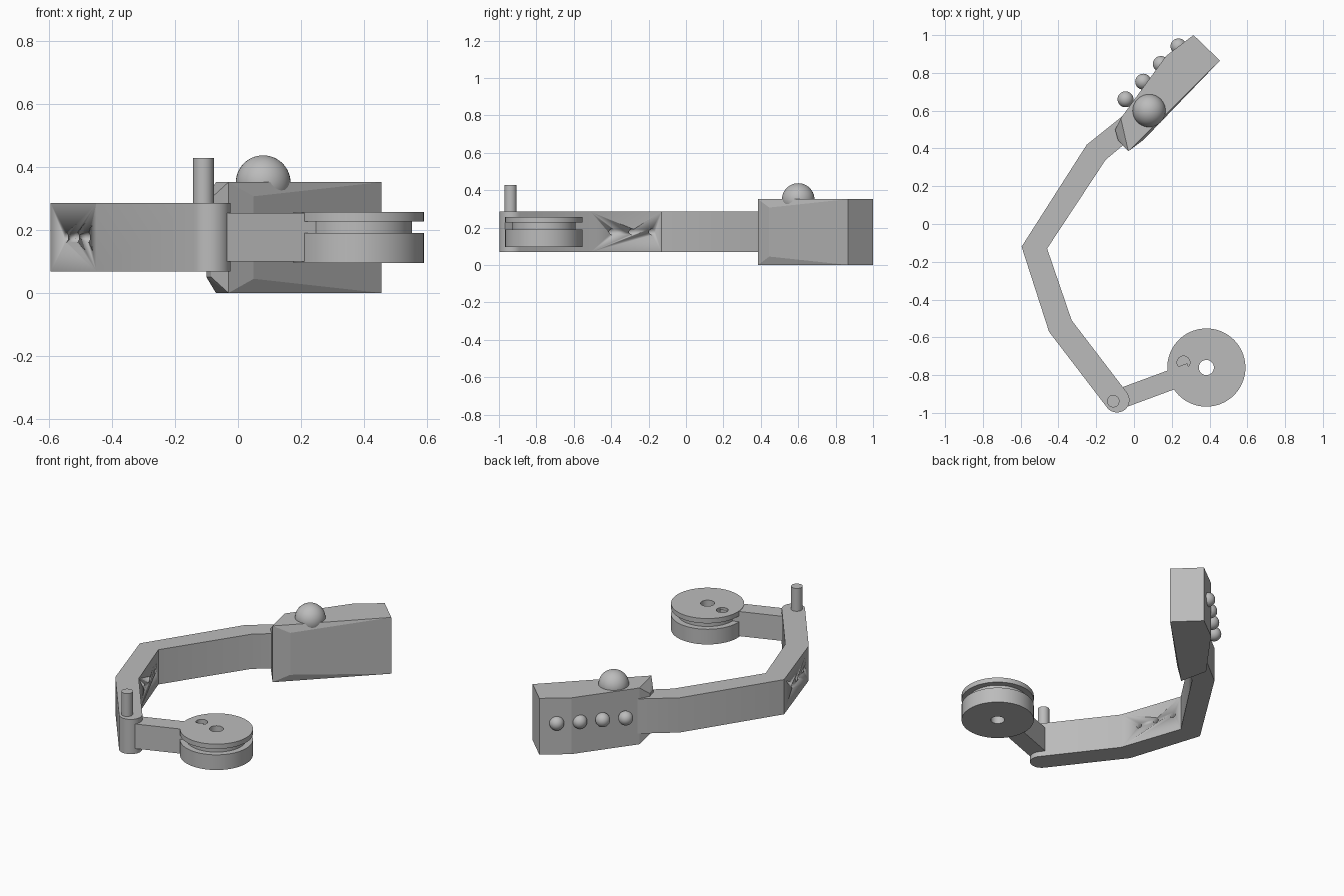
import bpy, bmesh, math
from mathutils import Vector

cube = bpy.data.objects.get("Cube")
if cube:
    bpy.data.objects.remove(cube, do_unlink=True)

grey = bpy.data.materials.new("plain grey")
grey.use_nodes = True
COLOUR = (0.5, 0.5, 0.5, 1)
grey.diffuse_color = COLOUR
grey.node_tree.nodes["Principled BSDF"].inputs["Base Color"].default_value = COLOUR


def finish(name, bm, smooth=True):
    bmesh.ops.recalc_face_normals(bm, faces=bm.faces)
    mesh = bpy.data.meshes.new(name)
    bm.to_mesh(mesh)
    bm.free()
    mesh.materials.append(grey)
    ob = bpy.data.objects.new(name, mesh)
    bpy.context.collection.objects.link(ob)
    if smooth:
        bpy.ops.object.select_all(action='DESELECT')
        ob.select_set(True)
        bpy.context.view_layer.objects.active = ob
        bpy.ops.object.shade_smooth_by_angle(angle=math.radians(30))
    return ob


def extrude(name, outline, z0, z1):
    bm = bmesh.new()
    face = bm.faces.new([bm.verts.new((x, y, z0)) for x, y in outline])
    new = bmesh.ops.extrude_face_region(bm, geom=[face])["geom"]
    bmesh.ops.translate(bm, vec=(0, 0, z1 - z0),
                        verts=[v for v in new if isinstance(v, bmesh.types.BMVert)])
    return finish(name, bm)


def rod(name, a, b, radius, segments=32):
    a, b = Vector(a), Vector(b)
    bm = bmesh.new()
    bmesh.ops.create_cone(bm, cap_ends=True, segments=segments, radius1=radius,
                          radius2=radius, depth=(b - a).length)
    turn = (b - a).to_track_quat('Z', 'Y').to_matrix()
    bmesh.ops.rotate(bm, matrix=turn, verts=bm.verts)
    bmesh.ops.translate(bm, vec=(a + b) / 2, verts=bm.verts)
    return finish(name, bm)


def ball(name, centre, radius):
    bm = bmesh.new()
    bmesh.ops.create_uvsphere(bm, u_segments=40, v_segments=24, radius=radius)
    bmesh.ops.translate(bm, vec=centre, verts=bm.verts)
    return finish(name, bm)


def cut(target, cutter):
    mod = target.modifiers.new("hole", 'BOOLEAN')
    mod.operation = 'DIFFERENCE'
    mod.solver = 'EXACT'
    mod.object = cutter
    cutter.hide_render = True
    cutter.hide_viewport = True


# Bent arm with a rounded tip
tip = Vector((-0.09, -0.932))
RADIUS = 0.066
cap = []
for i in range(17):
    t = math.radians(219 + 180 * i / 16)
    cap.append((tip.x + RADIUS * math.cos(t), tip.y + RADIUS * math.sin(t)))
arm = extrude("bent_arm",
              [(0.0, 0.62), (-0.25, 0.42), (-0.595, -0.12), (-0.45, -0.57)] + cap
              + [(-0.33, -0.51), (-0.46, -0.13), (-0.15, 0.34), (0.03, 0.49)],
              0.068, 0.285)

# Three slanted holes through the middle of the arm
for i in range(3):
    start = Vector((-0.545 + 0.035 * i, -0.275 - 0.108 * i, 0.177))
    way = Vector((0.104, 0.095, 0))
    cut(arm, rod("arm_hole_cutter", start - way, start + 2 * way, 0.016, 24))

# Upright pin on the arm tip
rod("pin", (-0.11, -0.938, 0.2), (-0.11, -0.938, 0.428), 0.033)

# Wheel with a groove and an axle hole, turned from its profile
hub = Vector((0.383, -0.76))
profile = [(0.04, 0.095), (0.207, 0.095), (0.207, 0.19), (0.17, 0.19),
           (0.17, 0.227), (0.207, 0.227), (0.207, 0.257), (0.04, 0.257)]
bm = bmesh.new()
SEG = 72
rings = []
for i in range(SEG):
    t = 2 * math.pi * i / SEG
    rings.append([bm.verts.new((hub.x + r * math.cos(t), hub.y + r * math.sin(t), z))
                  for r, z in profile])
for i in range(SEG):
    a, b = rings[i], rings[(i + 1) % SEG]
    for j in range(len(profile)):
        k = (j + 1) % len(profile)
        bm.faces.new((a[j], b[j], b[k], a[k]))
wheel = finish("grooved_wheel", bm)
cut(wheel, rod("wheel_hole_cutter", (0.262, -0.733, 0.195), (0.262, -0.733, 0.3), 0.034))

# Link from arm tip to wheel
along = Vector((0.94, 0.345)).normalized()
side = Vector((-along.y, along.x)) * 0.053
near, far = Vector((-0.06, -0.92)), Vector((0.3, -0.787))
extrude("link", [near + side, near - side, far - side, far + side], 0.1, 0.254)

# Handle block: hull of its end, corners and bulging sides
corners = [(0.315, 1.0), (0.455, 0.865), (-0.03, 0.385), (-0.07, 0.56), (0.17, 0.89)]
points = [(x, y, z) for x, y in corners for z in (0, 0.352)]
points += [(0.05, 0.445, z) for z in (0.045, 0.307)]
points += [(x, y, z) for x, y in ((-0.1, 0.5), (-0.085, 0.445)) for z in (0.05, 0.302)]
bm = bmesh.new()
for p in points:
    bm.verts.new(p)
bmesh.ops.convex_hull(bm, input=bm.verts)
bmesh.ops.dissolve_limit(bm, angle_limit=0.01, verts=bm.verts, edges=bm.edges)
finish("handle_block", bm, smooth=False)

# Large ball on top and four small balls along the outer side
ball("top_ball", (0.08, 0.6, 0.35), 0.087)
for i in range(4):
    ball("side_ball_%d" % (i + 1), (-0.045 + 0.0935 * i, 0.66 + 0.0935 * i, 0.195), 0.042)
